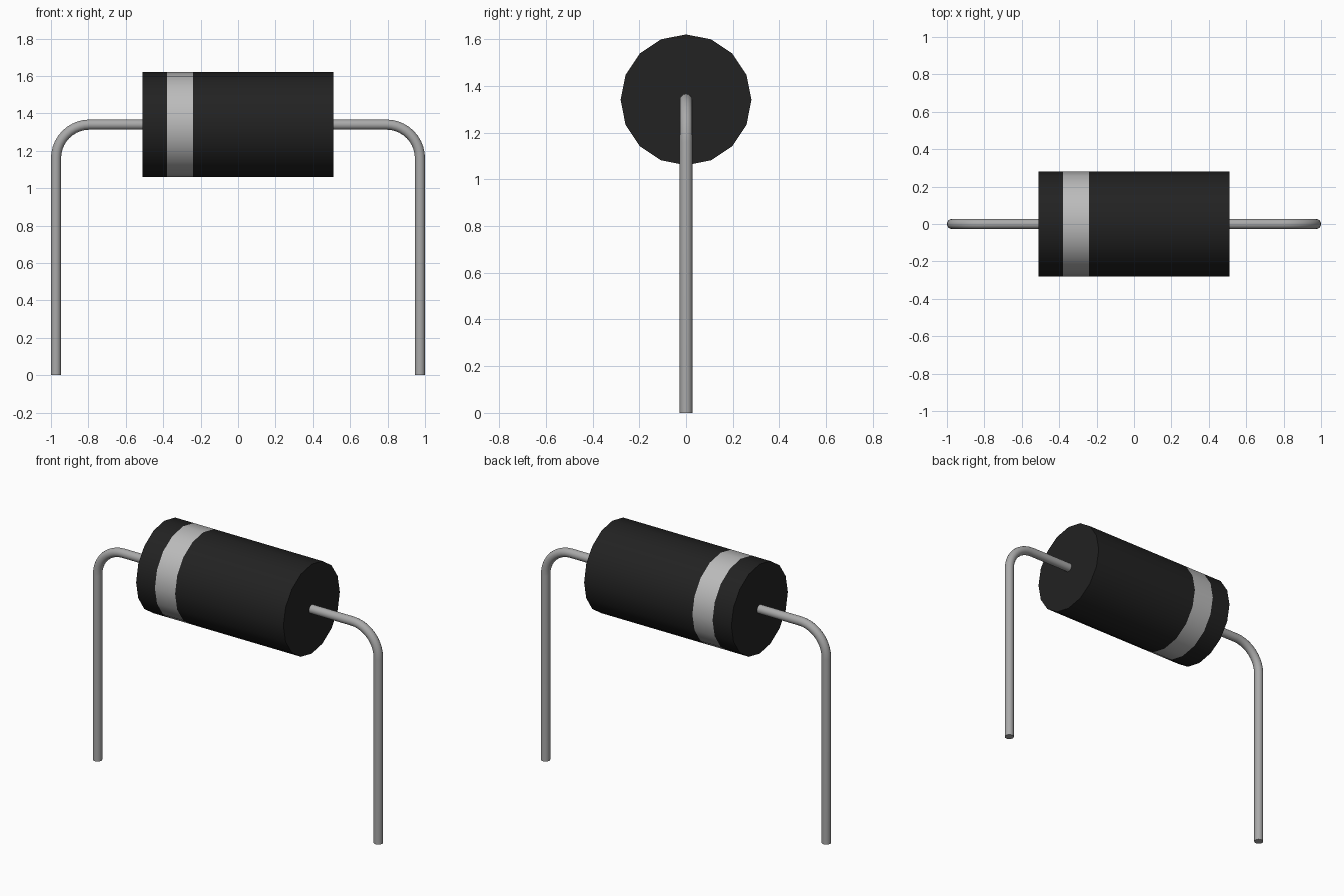
import bpy, bmesh, math
from mathutils import Vector

cube = bpy.data.objects.get("Cube")
if cube:
    bpy.data.objects.remove(cube, do_unlink=True)

AXIS_Z = 1.34       # height of the body axis
LEAD_X = 0.973      # centre of each vertical wire
WIRE_R = 0.027
BEND_R = 0.18


def material(name, value):
    m = bpy.data.materials.new(name)
    m.use_nodes = True
    col = (value, value, value, 1)
    m.diffuse_color = col
    m.node_tree.nodes["Principled BSDF"].inputs["Base Color"].default_value = col
    return m


black = material("black plastic", 0.016)
silver = material("silver band", 0.5)
metal = material("tinned wire", 0.4)


def sweep(name, stations, radius, sides, mats, band=None):
    """Capped tube through (centre, direction) stations lying in the XZ plane."""
    bm = bmesh.new()
    side = Vector((0, 1, 0))
    rings = []
    for centre, direction in stations:
        up = direction.cross(side)
        rings.append([bm.verts.new(centre + radius * (math.cos(a) * side + math.sin(a) * up))
                      for a in (math.tau * i / sides for i in range(sides))])
    for k, (r0, r1) in enumerate(zip(rings, rings[1:])):
        for i in range(sides):
            j = (i + 1) % sides
            f = bm.faces.new((r0[i], r0[j], r1[j], r1[i]))
            f.material_index = 1 if k == band else 0
    bm.faces.new(rings[0])
    bm.faces.new(rings[-1])
    bmesh.ops.recalc_face_normals(bm, faces=bm.faces[:])
    mesh = bpy.data.meshes.new(name)
    bm.to_mesh(mesh)
    bm.free()
    for m in mats:
        mesh.materials.append(m)
    ob = bpy.data.objects.new(name, mesh)
    bpy.context.collection.objects.link(ob)
    bpy.ops.object.select_all(action='DESELECT')
    ob.select_set(True)
    bpy.context.view_layer.objects.active = ob
    bpy.ops.object.shade_smooth_by_angle(angle=math.radians(40))
    return ob


# Body: 16-sided cylinder whose second segment is the polarity band
body = [(Vector((x, 0, AXIS_Z)), Vector((1, 0, 0))) for x in (-0.51, -0.38, -0.24, 0.51)]
sweep("body", body, 0.28, 16, (black, silver), band=1)

# Wire leads: out of the body, round the bend, down to the ground
for name, s in (("left_lead", 1), ("right_lead", -1)):
    path = [(Vector((s * 0.49, 0, AXIS_Z)), Vector((s, 0, 0)))]
    steps = 10
    for i in range(steps + 1):
        a = math.pi / 2 * i / steps
        centre = Vector((s * (LEAD_X - BEND_R + BEND_R * math.sin(a)), 0,
                         AXIS_Z - BEND_R + BEND_R * math.cos(a)))
        path.append((centre, Vector((s * math.cos(a), 0, -math.sin(a)))))
    path.append((Vector((s * LEAD_X, 0, 0)), Vector((0, 0, -1))))
    sweep(name, path, WIRE_R, 16, (metal,))
